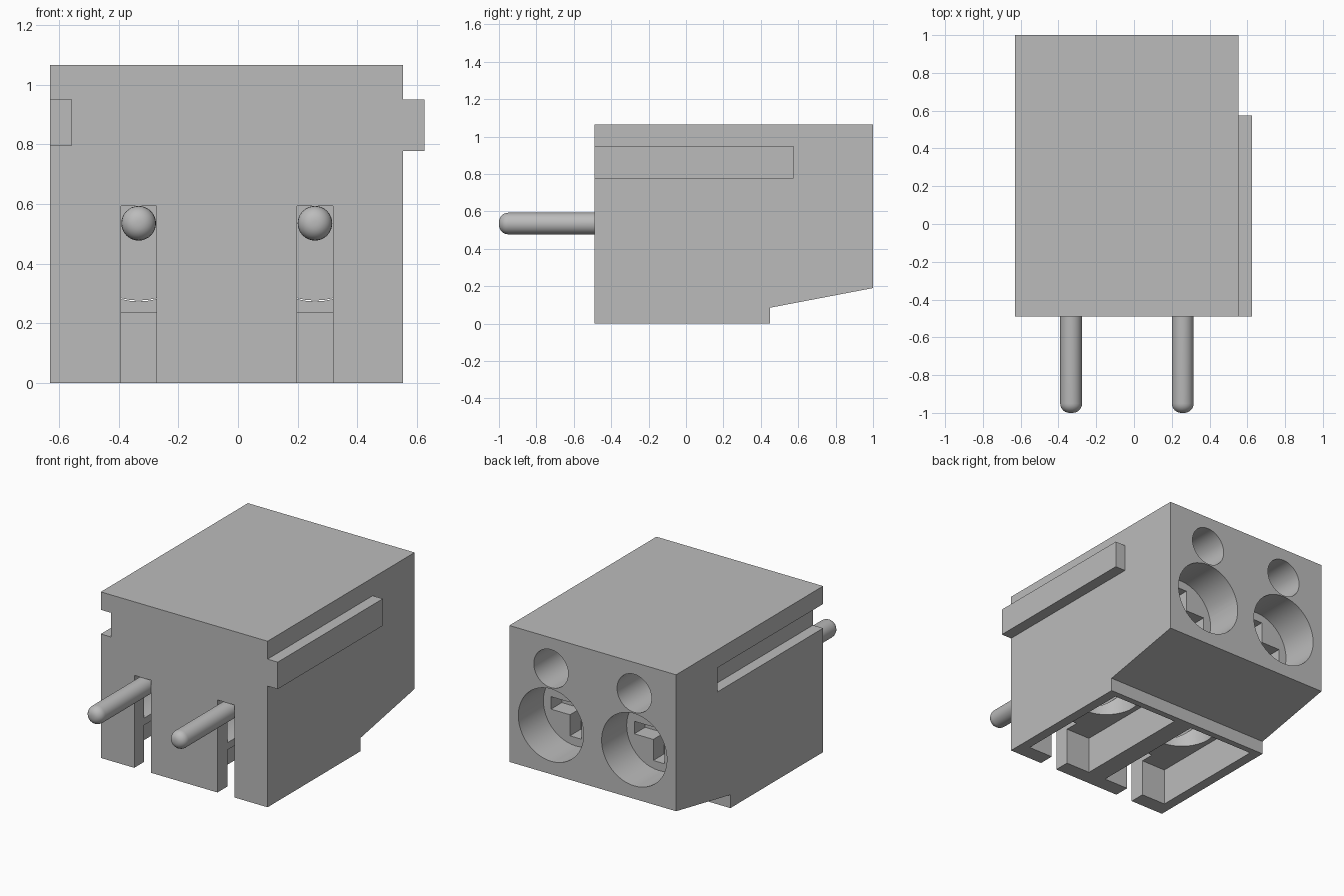
import bpy, bmesh, math
from mathutils import Matrix

old = bpy.data.objects.get("Cube")
if old:
    bpy.data.objects.remove(old, do_unlink=True)

grey = bpy.data.materials.new("plain grey")
grey.use_nodes = True
GREY = (0.5, 0.5, 0.5, 1)
grey.diffuse_color = GREY
grey.node_tree.nodes["Principled BSDF"].inputs["Base Color"].default_value = GREY

POLES = {"right": -0.333, "left": 0.258}
BORE_R = 0.232


def finish(name, bm):
    bmesh.ops.recalc_face_normals(bm, faces=bm.faces)
    mesh = bpy.data.meshes.new(name)
    bm.to_mesh(mesh)
    bm.free()
    mesh.materials.append(grey)
    ob = bpy.data.objects.new(name, mesh)
    bpy.context.collection.objects.link(ob)
    return ob


def box(name, x, y, z):
    bm = bmesh.new()
    bmesh.ops.create_cube(bm, size=1)
    for v in bm.verts:
        v.co = [lo + (c + 0.5) * (hi - lo) for c, (lo, hi) in zip(v.co, (x, y, z))]
    return finish(name, bm)


def cylinder(name, centre, radius, length, axis="Y", sides=48):
    bm = bmesh.new()
    turn = Matrix.Rotation(math.pi / 2, 4, "X") if axis == "Y" else Matrix()
    bmesh.ops.create_cone(bm, cap_ends=True, segments=sides, radius1=radius,
                          radius2=radius, depth=length,
                          matrix=Matrix.Translation(centre) @ turn)
    return finish(name, bm)


def prism(name, profile, x0, x1):
    bm = bmesh.new()
    face = bm.faces.new([bm.verts.new((x0, y, z)) for y, z in profile])
    moved = bmesh.ops.extrude_face_region(bm, geom=[face])["geom"]
    for v in moved:
        if isinstance(v, bmesh.types.BMVert):
            v.co.x = x1
    return finish(name, bm)


def cut(target, cutter):
    mod = target.modifiers.new("cut", "BOOLEAN")
    mod.operation = "DIFFERENCE"
    mod.solver = "EXACT"
    mod.object = cutter
    cutter.hide_render = True
    bpy.context.view_layer.objects.active = target
    bpy.ops.object.modifier_apply(modifier=mod.name)
    bpy.data.objects.remove(cutter, do_unlink=True)


def smooth(ob):
    bpy.ops.object.select_all(action="DESELECT")
    ob.select_set(True)
    bpy.context.view_layer.objects.active = ob
    bpy.ops.object.shade_smooth_by_angle(angle=math.radians(30))


# Housing with a stepped, sloping underside at the back
housing = prism("housing", [(-0.49, 0), (0.45, 0), (0.45, 0.085), (1, 0.19),
                            (1, 1.065), (-0.49, 1.065)], -0.63, 0.553)

# Groove on the right side, matching tongue on the left side
cut(housing, box("groove_cutter", (-0.8, -0.558), (-0.6, 0.58), (0.795, 0.95)))
box("side_tongue", (0.553, 0.625), (-0.49, 0.575), (0.777, 0.95))

for side, x in POLES.items():
    # Bottom pocket, round opening in its ceiling, front slot and back holes
    cut(housing, box("pocket_cutter", (x - BORE_R, x + BORE_R), (-0.39, 0.41), (-0.1, 0.235)))
    cut(housing, cylinder("bore_cutter", (x, 0.35, 0.505), BORE_R, 1.48))
    cut(housing, cylinder("opening_cutter", (x, 0.05, 0.3), 0.2, 0.3, "Z"))
    cut(housing, box("slot_cutter", (x - 0.06, x + 0.06), (-0.6, -0.3), (-0.1, 0.593)))
    cut(housing, cylinder("hole_cutter", (x, 0.8, 0.867), 0.122, 0.9))

    # Screw head with a cross recess deep in the bore
    screw = cylinder(side + "_screw", (x, 0.65, 0.505), BORE_R - 0.003, 0.2)
    cut(screw, box("recess_cutter", (x - 0.04, x + 0.04), (0.64, 0.9), (0.33, 0.68)))
    cut(screw, box("recess_cutter", (x - 0.175, x + 0.175), (0.64, 0.9), (0.465, 0.545)))
    smooth(screw)

    # Contact pin with a rounded tip
    pin = cylinder(side + "_pin", (x, -0.25, 0.535), 0.058, 1.5, sides=32)
    bm = bmesh.new()
    bm.from_mesh(pin.data)
    tip = [e for e in bm.edges if all(v.co.y < -0.9 for v in e.verts)]
    bmesh.ops.bevel(bm, geom=tip, offset=0.05, segments=6, profile=0.5, affect="EDGES")
    bm.to_mesh(pin.data)
    bm.free()
    smooth(pin)

smooth(housing)
